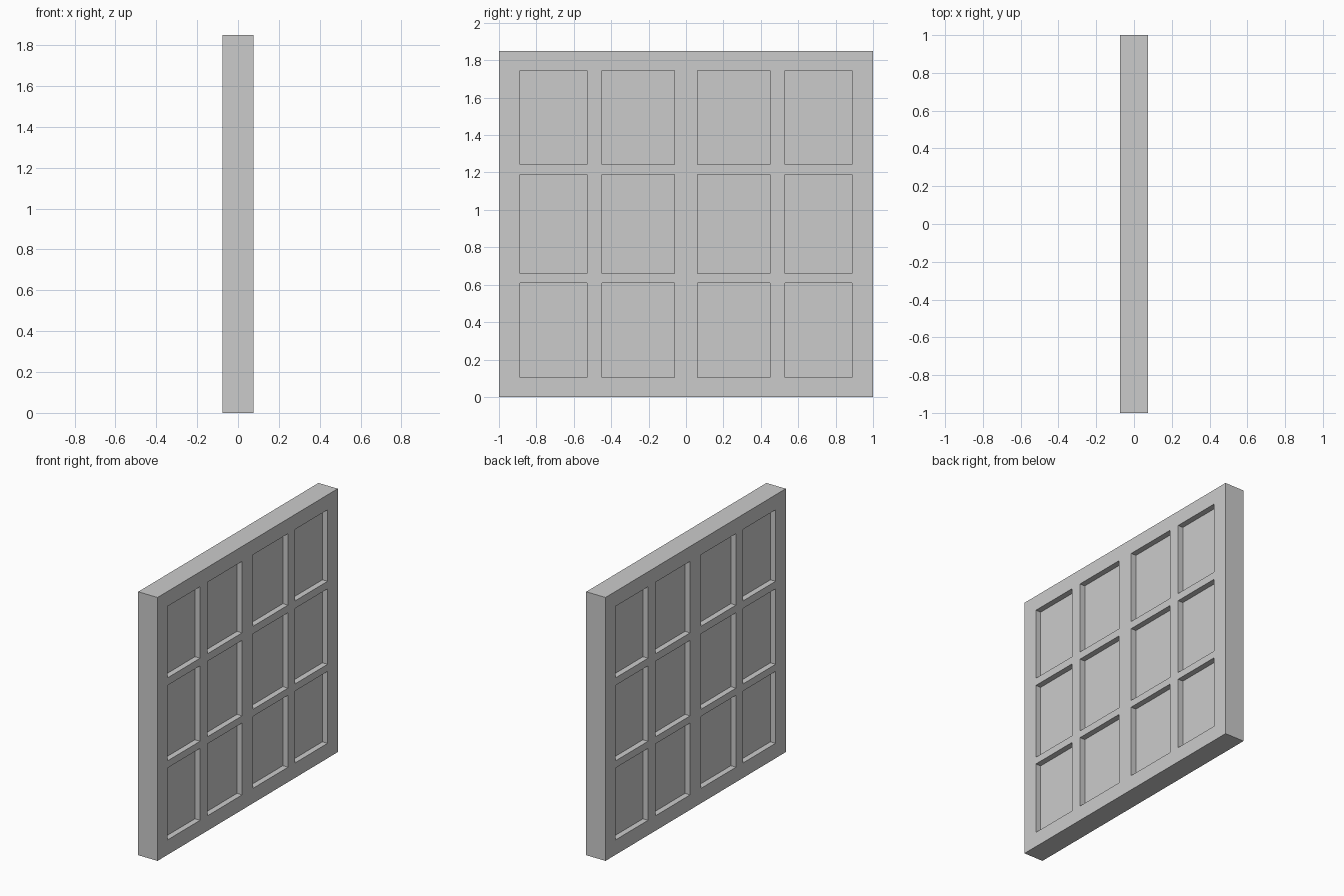
import bpy, bmesh

if "Cube" in bpy.data.objects:
    bpy.data.objects.remove(bpy.data.objects["Cube"])

FRAME_T, PANE_T = 0.15, 0.07
# Alternating bar / opening boundaries across the width and height
YS = [-1, -0.887, -0.528, -0.448, -0.061, 0.061, 0.448, 0.528, 0.887, 1]
ZS = [0, 0.105, 0.61, 0.66, 1.19, 1.243, 1.745, 1.85]


def is_opening(i, j):
    return i % 2 == 1 and j % 2 == 1


def make_object(name, bm):
    bmesh.ops.recalc_face_normals(bm, faces=bm.faces)
    mesh = bpy.data.meshes.new(name)
    bm.to_mesh(mesh)
    bm.free()
    obj = bpy.data.objects.new(name, mesh)
    bpy.context.collection.objects.link(obj)
    return obj


def lattice(name, keep, thickness):
    """Flat grid of the kept cells, thickened evenly about x = 0."""
    bm = bmesh.new()
    verts = [[bm.verts.new((0, y, z)) for z in ZS] for y in YS]
    for i in range(len(YS) - 1):
        for j in range(len(ZS) - 1):
            if keep(i, j):
                bm.faces.new((verts[i][j], verts[i + 1][j],
                              verts[i + 1][j + 1], verts[i][j + 1]))
    loose = [v for v in bm.verts if not v.link_faces]
    bmesh.ops.delete(bm, geom=loose, context='VERTS')
    obj = make_object(name, bm)
    mod = obj.modifiers.new("thickness", 'SOLIDIFY')
    mod.thickness = thickness
    mod.offset = 0
    return obj


# Outer frame with flush glazing bars
lattice("window_frame", lambda i, j: not is_opening(i, j), FRAME_T)

# Twelve panes recessed equally on both sides
lattice("window_panes", is_opening, PANE_T)
